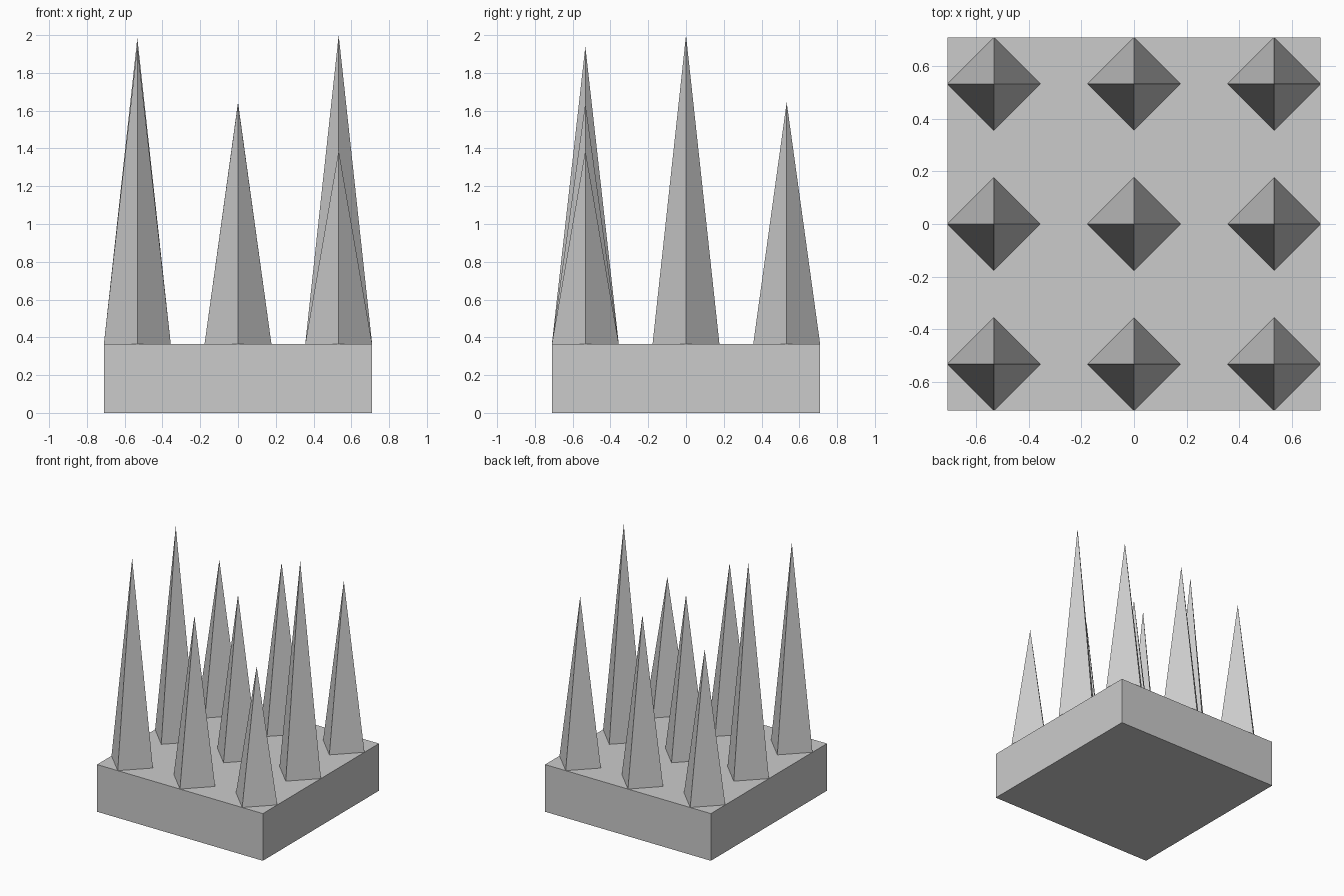
import bpy

if "Cube" in bpy.data.objects:
    bpy.data.objects.remove(bpy.data.objects["Cube"])

HALF = 0.71      # half width of the square base
TOP = 0.365      # top of the base
R = 0.177        # spike radius
STEP = HALF - R  # spacing of the spikes

# square base block
bpy.ops.mesh.primitive_cube_add(size=1, location=(0, 0, TOP / 2))
base = bpy.context.object
base.name = "base"
base.scale = (2 * HALF, 2 * HALF, TOP)
bpy.ops.object.transform_apply(location=False, rotation=False, scale=True)

# tip heights, front row to back row, left to right
tips = [
    (1.94, 1.64, 1.39),
    (1.985, 1.60, 2.00),
    (1.52, 1.645, 1.645),
]

# four-sided spikes with corners along x and y
for j, row in enumerate(tips):
    for i, tip in enumerate(row):
        h = tip - TOP
        bpy.ops.mesh.primitive_cone_add(
            vertices=4, radius1=R, radius2=0, depth=h,
            location=((i - 1) * STEP, (j - 1) * STEP, TOP + h / 2))
        bpy.context.object.name = f"spike_{j + 1}_{i + 1}"
